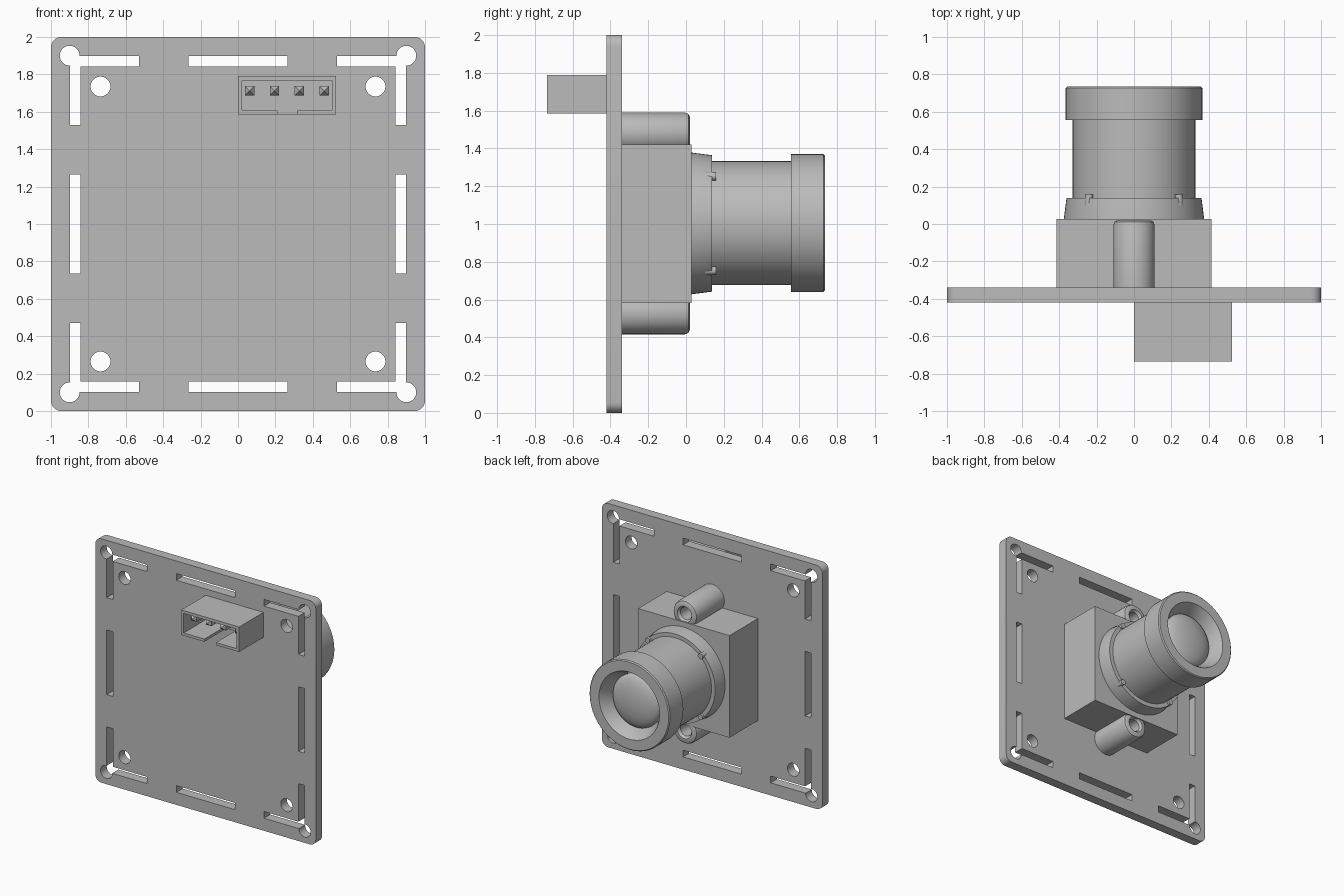
import bpy, bmesh, math
from mathutils import Matrix, Vector

cube = bpy.data.objects.get("Cube")
if cube:
    bpy.data.objects.remove(cube, do_unlink=True)

grey = bpy.data.materials.new("plain grey")
grey.use_nodes = True
COLOUR = (0.5, 0.5, 0.5, 1)
grey.diffuse_color = COLOUR
grey.node_tree.nodes["Principled BSDF"].inputs["Base Color"].default_value = COLOUR


def finish(name, bm):
    bmesh.ops.recalc_face_normals(bm, faces=bm.faces)
    mesh = bpy.data.meshes.new(name)
    bm.to_mesh(mesh)
    bm.free()
    mesh.materials.append(grey)
    obj = bpy.data.objects.new(name, mesh)
    bpy.context.collection.objects.link(obj)
    return obj


def activate(obj):
    bpy.ops.object.select_all(action='DESELECT')
    obj.select_set(True)
    bpy.context.view_layer.objects.active = obj


def smooth(obj):
    activate(obj)
    bpy.ops.object.shade_smooth_by_angle(angle=math.radians(35))


def box(name, x, y, z):
    """Box from (low, high) pairs."""
    bm = bmesh.new()
    bmesh.ops.create_cube(bm, size=1)
    for v in bm.verts:
        v.co = Vector([(a + b) / 2 + c * (b - a) for c, (a, b) in zip(v.co, (x, y, z))])
    return finish(name, bm)


def lathe(name, profile, x=0, z=1, steps=64):
    """Turn (radius, y) points about an axis along y."""
    bm = bmesh.new()
    verts = [bm.verts.new((r, y, 0)) for r, y in profile]
    edges = [bm.edges.new(pair) for pair in zip(verts, verts[1:])]
    bmesh.ops.spin(bm, geom=verts + edges, cent=(0, 0, 0), axis=(0, 1, 0),
                   angle=math.tau, steps=steps, use_duplicate=False)
    bmesh.ops.remove_doubles(bm, verts=bm.verts, dist=1e-4)
    bmesh.ops.translate(bm, verts=bm.verts, vec=(x, 0, z))
    return finish(name, bm)


def rod(name, x, z, r, y0, y1, steps=32):
    return lathe(name, [(0, y0), (r, y0), (r, y1), (0, y1)], x, z, steps)


def cut(obj, cutter):
    mod = obj.modifiers.new("cut", 'BOOLEAN')
    mod.object = cutter
    mod.solver = 'EXACT'
    activate(obj)
    bpy.ops.object.modifier_apply(modifier=mod.name)
    bpy.data.objects.remove(cutter, do_unlink=True)


# Circuit board with rounded corners
BACK, FRONT = -0.34, -0.42
THROUGH = (-0.5, -0.2)
board = box("circuit_board", (-1, 1), (FRONT, BACK), (0, 2))
bm = bmesh.new()
bm.from_mesh(board.data)
corners = [e for e in bm.edges if abs((e.verts[0].co - e.verts[1].co).y) > 0.01]
bmesh.ops.bevel(bm, geom=corners, offset=0.055, segments=6, profile=0.5, affect='EDGES')
bm.to_mesh(board.data)
bm.free()

# Slots along each edge, and holes in each corner
IN, OUT, END = 0.842, 0.897, 0.53


def span(a, b, s, middle=0):
    return tuple(sorted((middle + a * s, middle + b * s)))


for s in (-1, 1):
    cut(board, box("slot", (-0.265, 0.265), THROUGH, span(IN, OUT, s, 1)))
    cut(board, box("slot", span(IN, OUT, s), THROUGH, (0.735, 1.265)))
    for t in (-1, 1):
        cut(board, box("slot", span(END, OUT, s), THROUGH, span(IN, OUT, t, 1)))
        cut(board, box("slot", span(IN, OUT, s), THROUGH, span(END, OUT, t, 1)))
        cut(board, rod("hole", 0.9 * s, 1 + 0.9 * t, 0.053, *THROUGH))
        cut(board, rod("hole", 0.735 * s, 1 + 0.735 * t, 0.053, *THROUGH))
smooth(board)

# Plug socket: open shell with a gap in its lower wall
socket = box("socket_shell", (0, 0.525), (-0.735, FRONT), (1.585, 1.79))
cut(socket, box("cavity", (0.022, 0.503), (-0.8, -0.45), (1.607, 1.766)))
cut(socket, box("gap", (0.21, 0.315), (-0.8, -0.45), (1.5, 1.65)))

# Four square pins with pyramid tips
for i in range(4):
    x, z, h = 0.062 + 0.133 * i, 1.712, 0.025
    pin = box("socket_pin_%d" % (i + 1), (x - h, x + h), (-0.66, -0.44), (z - h, z + h))
    bm = bmesh.new()
    bm.from_mesh(pin.data)
    tip = min(bm.faces, key=lambda f: f.calc_center_median().y)
    poked = bmesh.ops.poke(bm, faces=[tip])
    poked["verts"][0].co.y -= 0.03
    bm.to_mesh(pin.data)
    bm.free()

# Lens holder block with a screw post above and below
box("lens_holder_block", (-0.415, 0.415), (BACK, 0.028), (0.583, 1.42))
for name, s in (("upper", 1), ("lower", -1)):
    post = lathe(name + "_screw_post",
                 [(0, BACK), (0.11, BACK), (0.11, -0.005), (0.103, 0.012), (0.088, 0.02),
                  (0.065, 0.02), (0.05, 0.0), (0.05, -0.15), (0, -0.15)],
                 0, 1.003 + 0.477 * s, 40)
    smooth(post)

# Tapered collar where the barrel enters the block
smooth(lathe("lens_collar", [(0, 0), (0.375, 0), (0.375, 0.03), (0.361, 0.138),
                             (0.32, 0.138), (0.32, 0.0), (0, 0)], 0, 1.003))

# Small grip nubs on the collar
for s in (-1, 1):
    for t in (-1, 1):
        smooth(rod("collar_nub", 0.24 * s, 1.003 + 0.25 * t, 0.022, 0.1, 0.158, 16))

# Barrel, with the wider rim and its sloped opening
smooth(lathe("lens_barrel", [(0, 0.01), (0.328, 0.01), (0.328, 0.57), (0, 0.57)], 0, 1.005))
smooth(lathe("lens_rim", [(0.3, 0.556), (0.365, 0.556), (0.365, 0.727), (0.357, 0.735),
                          (0.275, 0.735), (0.215, 0.63), (0.215, 0.556), (0.3, 0.556)],
             0, 1.005))

# Domed glass
R, RISE = 0.217, 0.07
dome = [(R * math.cos(a), 0.63 + RISE * math.sin(a))
        for a in (math.pi / 2 * i / 10 for i in range(11))]
smooth(lathe("lens_glass", [(0, 0.56), (R, 0.56)] + dome, 0, 1.005))
